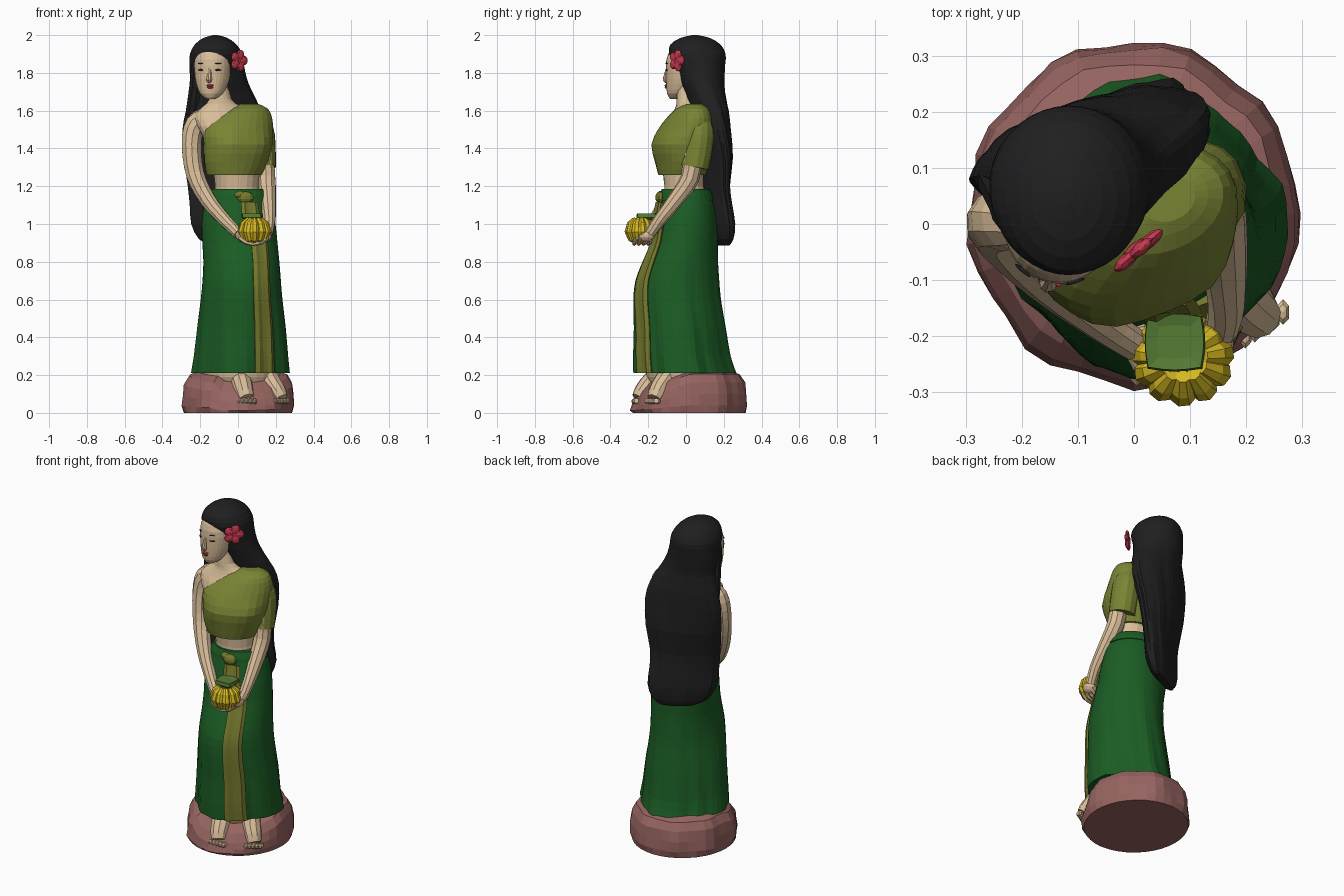
import bpy, bmesh, math, random
from mathutils import Vector, Matrix
random.seed(4)
TAU = 2 * math.pi

def colour(name, r, g, b):
    m = bpy.data.materials.new(name)
    m.diffuse_color = (r, g, b, 1)
    return m

SKIN = colour("skin", .69, .51, .32)
BLACK = colour("black hair", .014, .014, .015)
OLIVE = colour("olive cloth", .195, .23, .034)
GREEN = colour("dark green cloth", .011, .108, .018)
SASH = colour("sash olive", .18, .195, .027)
ROCK = colour("dusty pink rock", .31, .13, .12)
YELLOW = colour("yellow fruit", .69, .5, .016)
RED = colour("flower red", .58, .042, .08)
LEAF = colour("leaf green", .09, .2, .035)

def finish(name, bm, mat, recalc=True):
    if recalc:
        bmesh.ops.recalc_face_normals(bm, faces=bm.faces)
    me = bpy.data.meshes.new(name)
    bm.to_mesh(me)
    bm.free()
    me.materials.append(mat)
    ob = bpy.data.objects.new(name, me)
    bpy.context.collection.objects.link(ob)
    return ob

def spline(rows, sub):
    """Smooth interpolation through rows of numbers."""
    out = []
    for i in range(len(rows) - 1):
        p = [rows[max(0, min(len(rows) - 1, i + k))] for k in (-1, 0, 1, 2)]
        for t in (s / sub for s in range(sub)):
            out.append([.5 * (2 * b + (c - a) * t + (2 * a - 5 * b + 4 * c - d) * t * t
                              + (3 * b - a - 3 * c + d) * t ** 3) for a, b, c, d in zip(*p)])
    return out + [list(rows[-1])]

def ring_mesh(bm, rings, closed=True):
    vs = [[bm.verts.new(p) for p in r] for r in rings]
    n = len(vs[0])
    for lo, hi in zip(vs, vs[1:]):
        for j in range(n if closed else n - 1):
            k = (j + 1) % n
            bm.faces.new((lo[j], lo[k], hi[k], hi[j]))
    if closed:
        bm.faces.new(vs[0][::-1])
        bm.faces.new(vs[-1])

def no_fold(a, z):
    return 1

def section(row, a, fold, off=0):
    """Point on a level oval (z, cx, cy, rx, ry, turn); angle 0 is the front and grows towards +x."""
    z, cx, cy, rx, ry = row[:5]
    f = fold(a, z)
    p = Vector(((rx * f + off) * math.sin(a), -(ry * f + off) * math.cos(a), 0))
    turn = math.radians(row[5]) if len(row) > 5 else 0
    return Matrix.Rotation(turn, 3, 'Z') @ p + Vector((cx, cy, z))

def loft(name, rows, mat, n=24, sub=2, fold=no_fold):
    bm = bmesh.new()
    ring_mesh(bm, [[section(r, TAU * j / n, fold) for j in range(n)] for r in spline(rows, sub)])
    return finish(name, bm, mat)

def tubes(name, paths, mat, n=10, sub=3):
    """Each path is a list of (x, y, z, radius)."""
    bm = bmesh.new()
    for path in paths:
        pts = spline(path, sub)
        cs = [Vector(p[:3]) for p in pts]
        rings = []
        for i, p in enumerate(pts):
            d = (cs[min(i + 1, len(cs) - 1)] - cs[max(i - 1, 0)]).normalized()
            u = d.cross(Vector((.3, 1, .1))).normalized()
            v = d.cross(u)
            rings.append([cs[i] + p[3] * (u * math.cos(TAU * j / n) + v * math.sin(TAU * j / n))
                          for j in range(n)])
        ring_mesh(bm, rings)
    return finish(name, bm, mat)

def blobs(name, items, mat, u=10, v=7):
    """Each item is (location, radii, rotation matrix or None)."""
    bm = bmesh.new()
    for loc, size, rot in items:
        m = Matrix.Translation(loc) @ (rot or Matrix()) @ Matrix.Diagonal((*size, 1))
        bmesh.ops.create_uvsphere(bm, u_segments=u, v_segments=v, radius=1, matrix=m)
    return finish(name, bm, mat)

# Rock base, lower and lumpy towards the front
bm = bmesh.new()
rings = []
for z, s in ((0, .98), (.04, 1.01), (.1, 1), (.16, .97), (.205, .88), (.22, .72), (.21, .4)):
    ring = []
    for j in range(36):
        a = TAU * j / 36
        f = s * (1 + (.022 * math.sin(9 * a + 1) + .012 * random.uniform(-1, 1)) * (z > 0))
        x, y = .292 * f * math.sin(a), .018 - .304 * f * math.cos(a)
        drop = min(1, max(0, (.02 - y) / .3)) * (.68 if x > -.1 else .35)
        ring.append((x, y, z * (1 - drop * min(1, s ** 2))))
    rings.append(ring)
ring_mesh(bm, rings)
finish("rock_base", bm, ROCK)

# Skirt with folds deepening towards the hem
SKIRT = [(.21, .015, -.005, .262, .27), (.3, .018, -.02, .25, .256), (.45, .02, -.03, .235, .243),
         (.6, .02, -.045, .216, .232), (.7, .02, -.045, .207, .222), (.8, .018, -.03, .201, .2),
         (.9, .01, -.01, .199, .178), (1.0, .003, 0, .196, .165), (1.1, 0, .005, .178, .148),
         (1.18, .005, 0, .14, .125)]

def skirt_fold(a, z):
    k = max(0, 1 - (z - .2) / .75)
    return 1 + k * (.016 * math.sin(11 * a + 2 * z) + .01 * math.sin(17 * a + 5 * z)
                    - .1 * math.sin(2 * a) ** 2)

loft("skirt", SKIRT, GREEN, n=54, fold=skirt_fold)
loft("waistband", [(1.125, .003, .003, .172, .146), (1.15, .004, .002, .163, .142),
                   (1.185, .005, 0, .143, .129)], GREEN, n=30, sub=1)
loft("underskirt", [(.13, .02, -.01, .18, .17), (.19, .015, -.005, .205, .205),
                    (.22, .015, -.005, .21, .21)], SKIN, n=30, sub=1)

# Sash strips following the skirt surface
def strip(name, z0, z1, a0, a1, off):
    bm = bmesh.new()
    rows = [r for r in spline(SKIRT, 6) if z0 <= r[0] <= z1]
    ring_mesh(bm, [[section(r, math.radians(a0 + (a1 - a0) * j / 5), skirt_fold,
                            off + (.006 if j in (1, 4) else 0)) for j in range(6)]
                   for r in rows], closed=False)
    mod = finish(name, bm, SASH, recalc=False).modifiers.new("thickness", 'SOLIDIFY')
    mod.thickness, mod.offset = .025, -1

strip("long_sash", .205, 1.0, 17, 46, .01)
strip("waist_sash", .98, 1.13, 5, 33, .018)
blobs("sash_knot", [((.04, -.135, 1.14), (.045, .028, .032), None),
                    ((.01, -.135, 1.155), (.03, .02, .02), None)], SASH)

# Torso, neck and the one-shouldered blouse
loft("torso", [(1.1, 0, 0, .13, .12, 5), (1.2, -.005, -.01, .117, .105, 8),
               (1.3, -.01, -.015, .13, .11, 15), (1.42, -.02, -.01, .15, .115, 20),
               (1.52, -.05, .005, .172, .098, 18), (1.58, -.07, .01, .16, .075, 15),
               (1.625, -.085, .01, .1, .062, 10), (1.66, -.093, .005, .06, .055, 0),
               (1.76, -.11, .01, .055, .055, 0)], SKIN, n=20)

def bust(a, z):
    k = math.exp(-((z - 1.42) / .07) ** 2)
    return 1 + k * .06 * (math.exp(-((a - .5) / .3) ** 2) + math.exp(-((a - 5.7) / .3) ** 2))

blouse = loft("blouse", [(1.26, -.02, -.02, .148, .125, 18), (1.33, -.01, -.02, .174, .138, 22),
                         (1.42, 0, -.02, .188, .148, 23), (1.5, 0, 0, .193, .137, 23),
                         (1.56, .02, .02, .168, .115, 22), (1.61, .045, .035, .118, .085, 20),
                         (1.635, .06, .045, .05, .04, 20)], OLIVE, n=26, fold=bust)
bm = bmesh.new()
bm.from_mesh(blouse.data)
bmesh.ops.bisect_plane(bm, geom=bm.verts[:] + bm.edges[:] + bm.faces[:], dist=1e-5,
                       plane_co=(-.19, 0, 1.49), plane_no=(-.14, 0, .19), clear_outer=True)
bm.to_mesh(blouse.data)
bm.free()
tubes("sleeve", [[(.085, .07, 1.595, .04), (.113, .072, 1.5, .075), (.122, .062, 1.4, .078),
                  (.126, .045, 1.3, .075)]], OLIVE, n=14)

# Arms and cupped hands
tubes("arms", [
    [(-.16, .015, 1.575, .045), (-.225, .01, 1.53, .056), (-.246, 0, 1.42, .054),
     (-.226, -.03, 1.26, .05), (-.155, -.1, 1.12, .043), (-.06, -.175, 1.01, .034),
     (0, -.215, .95, .03)],
    [(.14, .035, 1.38, .05), (.15, .02, 1.24, .05), (.16, -.06, 1.12, .043),
     (.165, -.14, 1.02, .034), (.155, -.19, .95, .03)]], SKIN)
blobs("palms", [((.02, -.225, .935), (.036, .045, .03), Matrix.Rotation(.5, 4, 'Y')),
                ((.145, -.21, .935), (.036, .045, .03), Matrix.Rotation(-.5, 4, 'Y'))], SKIN)
tubes("fingers", [[(bx, y, .93, .015), (bx + .035 * s, y - .01, .905, .015),
                   (bx + .075 * s, y - .015, .893, .009)]
                  for s, bx in ((1, .01), (-1, .155)) for y in (-.185, -.21, -.235, -.26)],
      SKIN, n=6, sub=2)

# Bunch of fruit with its leafy cap
FX, FY = .087, -.24
tubes("fruit_bunch", [[(FX + r * math.sin(a), FY - r * .9 * math.cos(a), z, w) for r, z, w in
                       ((.035, 1.025, .014), (.058, 1.0, .022), (.067, .96, .026),
                        (.053, .92, .02), (.03, .9, .008))]
                      for a in (TAU * i / 11 for i in range(11))], YELLOW, n=8, sub=1)
blobs("fruit_core", [((FX, FY, .96), (.06, .055, .055), None)], YELLOW)

def square(a, z):
    return 1 / max(abs(math.sin(a)), abs(math.cos(a))) ** .7

loft("fruit_cap", [(1.0, .075, -.215, .035, .035), (1.025, .073, -.211, .042, .041),
                   (1.035, .073, -.211, .054, .052), (1.055, .072, -.21, .052, .05),
                   (1.05, .072, -.21, .03, .03)], LEAF, n=16, sub=1, fold=square)

# Feet and toes
tubes("feet", [[(.01, -.12, .21, .055), (.018, -.18, .165, .056), (.032, -.225, .11, .052),
                (.045, -.25, .075, .04)],
               [(.15, -.09, .21, .053), (.175, -.12, .16, .054), (.207, -.15, .112, .05),
                (.228, -.168, .075, .038)]], SKIN)
blobs("toes", [((tx + dx * o, ty + dy * o, .062), (.013, .024, .016), None)
               for tx, ty, dx, dy in ((.047, -.264, 1, .05), (.232, -.178, .8, .5))
               for o in (-.042, -.021, 0, .021, .042)], SKIN, 6, 5)

# Head and face
loft("head", [(1.663, -.145, -.06, .025, .025), (1.69, -.141, -.042, .06, .058),
              (1.74, -.137, -.017, .084, .088), (1.8, -.134, -.006, .096, .1),
              (1.87, -.132, 0, .098, .104), (1.925, -.13, .01, .082, .09),
              (1.955, -.12, .02, .05, .06)], SKIN, n=28)
tubes("nose", [[(-.15, -.098, 1.825, .008), (-.152, -.105, 1.79, .012), (-.153, -.107, 1.765, .016),
                (-.152, -.1, 1.752, .01)]], SKIN, n=8, sub=2)
marks = []
for x, tilt in ((-.198, -.7), (-.105, .3)):
    y = -.007 - .1 * math.sqrt(1 - ((x + .134) / .098) ** 2)
    for z, w, h in ((1.815, .018, .005), (1.85, .02, .0025)):
        marks.append(((x, y, z), (w, .004, h), Matrix.Rotation(tilt, 4, 'Z')))
blobs("eyes_and_brows", marks, BLACK, 8, 5)
blobs("lips", [((-.147, -.106, 1.733), (.022, .008, .006), None),
               ((-.147, -.105, 1.722), (.017, .008, .006), None)], RED, 8, 5)

# Long hair flowing down the back, swept round the bare shoulder side
def strands(a, z):
    k = min(1, max(0, (1.8 - z) / .3))
    return 1 + k * (.022 * math.sin(9 * a + 3 * z) + .012 * math.sin(15 * a - 4 * z))

loft("hair", [(.885, -.06, .18, .09, .02, 29), (.92, -.07, .162, .155, .045, 30),
              (1.0, -.075, .148, .193, .062, 30), (1.1, -.08, .135, .193, .065, 29),
              (1.2, -.083, .13, .195, .066, 26), (1.35, -.08, .14, .213, .08, 21),
              (1.5, -.075, .132, .22, .09, 15), (1.6, -.075, .12, .202, .1, 12),
              (1.7, -.088, .098, .165, .107, 8), (1.75, -.1, .087, .154, .117, 4),
              (1.8, -.108, .08, .148, .125, 0), (1.85, -.113, .07, .144, .138, 0),
              (1.9, -.116, .06, .139, .15, 0), (1.95, -.118, .05, .111, .133, 0),
              (1.985, -.12, .048, .064, .078, 0), (2.0, -.12, .048, .012, .014, 0)],
     BLACK, n=38, fold=strands)
tubes("side_lock", [[(-.195, .01, 1.92, .025), (-.212, .015, 1.82, .038), (-.218, .04, 1.72, .042),
                     (-.235, .08, 1.58, .045)]], BLACK)

# Flower behind the ear
turn = Matrix.Rotation(math.radians(40.5), 4, 'Z')
C = Vector((.003, -.046, 1.865))
petals = [(C, (.03, .013, .03), turn)]
for i in range(5):
    r = turn @ Matrix.Rotation(TAU * i / 5 + .3, 4, 'Y')
    petals.append((C + r @ Vector((0, -.004, .03)), (.027, .012, .029), r))
blobs("flower", petals, RED, 8, 6)
